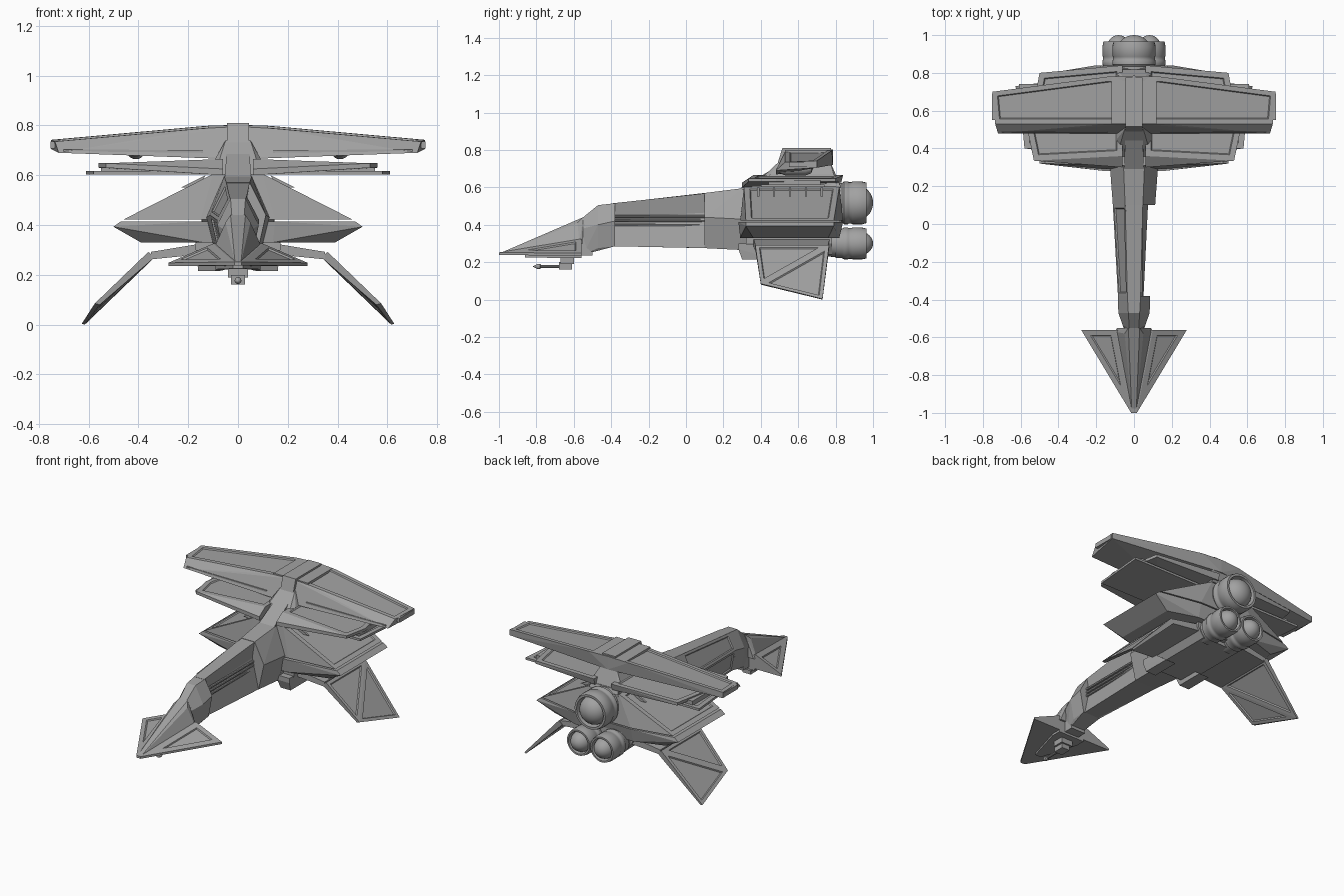
import bpy
import bmesh
import math

cube = bpy.data.objects.get("Cube")
if cube:
    bpy.data.objects.remove(cube, do_unlink=True)

grey = bpy.data.materials.new("hull grey")
grey.use_nodes = True
grey.diffuse_color = (.36, .36, .36, 1)
grey.node_tree.nodes["Principled BSDF"].inputs["Base Color"].default_value = grey.diffuse_color


def finish(name, bm, smooth=False):
    """Turn a bmesh into a named, coloured object."""
    bmesh.ops.recalc_face_normals(bm, faces=bm.faces)
    mesh = bpy.data.meshes.new(name)
    bm.to_mesh(mesh)
    bm.free()
    mesh.materials.append(grey)
    obj = bpy.data.objects.new(name, mesh)
    bpy.context.collection.objects.link(obj)
    if smooth:
        bpy.ops.object.select_all(action='DESELECT')
        obj.select_set(True)
        bpy.context.view_layer.objects.active = obj
        bpy.ops.object.shade_smooth_by_angle(angle=math.radians(35))
    return obj


def flip(points):
    return [(-x, y, z) for x, y, z in points]


def solid(name, points, panel=None, border=.02, min_area=.01):
    """Faceted convex part; large faces chosen by panel(normal) get a sunk panel."""
    bm = bmesh.new()
    for p in points:
        bm.verts.new(p)
    hull = bmesh.ops.convex_hull(bm, input=bm.verts)
    loose = [v for v in bm.verts if not v.link_faces]
    bmesh.ops.delete(bm, geom=loose, context='VERTS')
    bmesh.ops.dissolve_limit(bm, angle_limit=.06, verts=bm.verts, edges=bm.edges)
    bmesh.ops.recalc_face_normals(bm, faces=bm.faces)
    if panel:
        bm.normal_update()
        faces = [f for f in bm.faces if f.calc_area() > min_area and panel(f.normal)]
        if faces:
            bmesh.ops.inset_individual(bm, faces=faces, thickness=border, use_even_offset=True)
            bmesh.ops.inset_individual(bm, faces=faces, thickness=.005, depth=-.007,
                                       use_even_offset=True)
    return finish(name, bm)


def centred(name, points, **options):
    return solid(name, points + flip(points), **options)


def pair(name, points, **options):
    solid("left_" + name, points, **options)
    solid("right_" + name, flip(points), **options)


def box(x, y, z):
    return [(a, b, c) for a in x for b in y for c in z]


def ring(y, top, middle, bottom):
    """Half of a six-sided section; each level is (half width, height)."""
    return [(w, y, z) for w, z in (top, middle, bottom)]


def lathe(name, x, z, profile, steps=28):
    """Turn (radius, y) points around a fore-and-aft axis."""
    bm = bmesh.new()
    verts = [bm.verts.new((r, y, 0)) for r, y in profile]
    edges = [bm.edges.new(e) for e in zip(verts, verts[1:])]
    bmesh.ops.spin(bm, geom=verts + edges, cent=(0, 0, 0), axis=(0, 1, 0),
                   angle=math.tau, steps=steps)
    bmesh.ops.remove_doubles(bm, verts=bm.verts, dist=.0005)
    bmesh.ops.translate(bm, vec=(x, 0, z), verts=bm.verts)
    return finish(name, bm, smooth=True)


def upward(n):
    return n.z > .5


def sideways(n):
    return abs(n.x) > .5


# Arrowhead nose: flat blade, raised canopy and chin
centred("nose_blade", [(.015, -1, .238), (.015, -1, .252), (.28, -.56, .235),
                       (.28, -.56, .248), (.1, -.56, .325)], panel=upward, border=.03)
centred("nose_canopy", [(.012, -.99, .25), (.1, -.57, .3), (.05, -.58, .41),
                        (.03, -.55, .44), (.09, -.55, .3)])
centred("canopy_ridge", [(.008, -.97, .255), (.02, -.585, .42), (.02, -.56, .3)])
centred("chin_plate", box((.09,), (-.62, -.56), (.222, .25)) + [(.02, -.86, .225), (.02, -.86, .25)])

# Chin gun
centred("gun_mount", box((.04,), (-.67, -.6), (.19, .23)))
centred("gun_body", box((.028,), (-.68, -.61), (.162, .2)))
lathe("gun_barrel", 0, .177, [(0, -.82), (.014, -.795), (.014, -.78), (.008, -.775),
                              (.008, -.65), (0, -.65)], steps=10)

# Neck: joint, front collar, open spine and rear collar
centred("neck_joint", box((.05,), (-.6, -.5), (.235, .4)))
collar = ring(-.38, (.035, .515), (.085, .42), (.06, .285))
shoulder = ring(.1, (.047, .57), (.112, .44), (.075, .275))
centred("front_collar", ring(-.55, (.025, .44), (.055, .38), (.04, .24))
        + ring(-.47, (.03, .505), (.083, .4), (.06, .275)) + collar)
centred("neck_upper_spine", [(.035, -.39, .515), (.018, -.39, .43), (.047, .12, .57), (.03, .12, .46)])
centred("neck_lower_spine", [(.018, -.39, .44), (.05, -.39, .285), (.03, .12, .47), (.075, .12, .275)])
solid("right_neck_cover", flip(collar + shoulder) + box((0,), (-.38, .1), (.32, .5)),
      panel=lambda n: n.x < -.5, border=.015)
for i in range(3):
    height = .4 + .022 * i
    lathe("neck_pipe_%d" % (i + 1), .036, height,
          [(0, -.39), (.008, -.39), (.008, .12), (0, .12)], steps=8)
centred("rear_collar", shoulder + ring(.3, (.055, .595), (.127, .43), (.085, .265)))
centred("fuselage", ring(.29, (.055, .59), (.125, .43), (.085, .265))
        + ring(.82, (.1, .62), (.15, .43), (.1, .26)))

# Main hull: sloped upper deck over a keeled lower deck
centred("upper_hull", [(.1, .31, .605), (.1, .82, .605), (.46, .32, .422), (.46, .79, .422),
                       (.15, .29, .422), (.2, .84, .422)],
        panel=lambda n: upward(n) and abs(n.x) > .2, border=.03)
centred("lower_hull", [(.47, .32, .415), (.47, .79, .415), (.5, .32, .393), (.5, .79, .393),
                       (.39, .36, .33), (.39, .76, .33), (.15, .28, .415), (.2, .84, .415),
                       (.14, .29, .33), (.2, .82, .33)])
for i in range(5):
    y = .38 + .085 * i
    pair("hull_rib_%d" % (i + 1), [(.13, y, .6), (.13, y + .012, .6), (.23, y, .55),
                                   (.23, y + .012, .55), (.16, y, .55), (.16, y + .012, .55)])

# Belly and its front blocks
centred("belly", box((.17,), (.32, .78), (.3, .34)) + box((.13,), (.32, .78), (.24,)))
pair("belly_block", box((.08, .165), (.28, .37), (.27, .3)) + box((.09, .16), (.3, .48), (.215,)))

# Layered middle wings
pair("middle_wing", [(.06, .3, .6), (.06, .3, .625), (.06, .83, .625), (.06, .84, .665),
                     (.06, .36, .665), (.53, .335, .63), (.53, .335, .648), (.5, .8, .63),
                     (.5, .8, .648), (.56, .48, .63), (.56, .48, .648)],
     panel=upward, border=.03, min_area=.02)
pair("middle_wing_under_plate", box((.1, .58), (.4,), (.602, .616))
     + box((.1, .61), (.74,), (.602, .616)), panel=upward, border=.03)
pair("middle_wing_spacer", box((.15, .55), (.44, .72), (.612, .64)))

# Pylon and spine joining the neck to the top wing
centred("pylon", [(.1, .33, .58), (.1, .83, .6), (.09, .45, .668), (.09, .79, .668),
                  (.05, .5, .74), (.05, .77, .74)])
centred("spine_ridge", [(.052, .29, .595), (.045, .41, .66), (.045, .5, .72), (.05, .5, .58)])
centred("spine_band", [(.045, .472, .67), (.045, .515, .81), (.045, .775, .81), (.045, .775, .68)])

# Top wing with sunk upper panel, long front lip and tip caps
pair("top_wing", [(0, .48, .668), (0, .53, .795), (0, .785, .803), (0, .785, .72),
                  (.12, .48, .668), (.14, .53, .788), (.14, .78, .797),
                  (.72, .48, .69), (.735, .53, .735), (.75, .7, .742), (.75, .7, .705)],
     panel=upward, border=.025, min_area=.05)
pair("wing_root_cap", box((.04, .12), (.53, .78), (.78, .799)))
pair("wing_front_strip", box((.14,), (.484, .49), (.69, .7)) + box((.7,), (.484, .49), (.696, .704)))
pair("wing_tip_cap", box((.735, .752), (.55, .69), (.708, .736)))
for name, x in (("left", .41), ("right", -.41)):
    lathe(name + "_wing_pod", x, .702, [(0, .49), (.026, .5), (.038, .53), (.038, .64),
                                        (.026, .67), (0, .68)], steps=20)

# Folded lower fins
pair("fin_root", box((.12,), (.36, .77), (.285, .33)) + box((.35,), (.37, .76), (.262, .292)))
pair("lower_fin", [(.335, .37, .27), (.36, .37, .292), (.335, .765, .27), (.36, .765, .292),
                   (.555, .4, .08), (.575, .4, .085), (.615, .73, 0), (.627, .73, .004)],
     panel=sideways, border=.02)


# Engines: stepped casing, open lip and glowing dome shape
def engine(name, x, z, radius):
    casing = [(0, .74), (.8, .74), (.86, .8), (.93, .8), (.93, .835), (1, .845), (1, .865),
              (.97, .87), (.97, .885), (1, .89), (1, .94), (.94, .965), (.82, .965), (.78, .92)]
    dome = [(.76 * math.cos(a), .925 + .075 * math.sin(a))
            for a in (math.pi * i / 16 for i in range(9))]
    lathe(name, x, z, [(r * radius, y) for r, y in casing + dome])


engine("upper_engine", 0, .517, .115)
engine("left_lower_engine", .082, .3, .085)
engine("right_lower_engine", -.082, .3, .085)
centred("engine_mount", box((.13,), (.76, .83), (.27, .45)) + box((.09,), (.76, .82), (.63,)))
